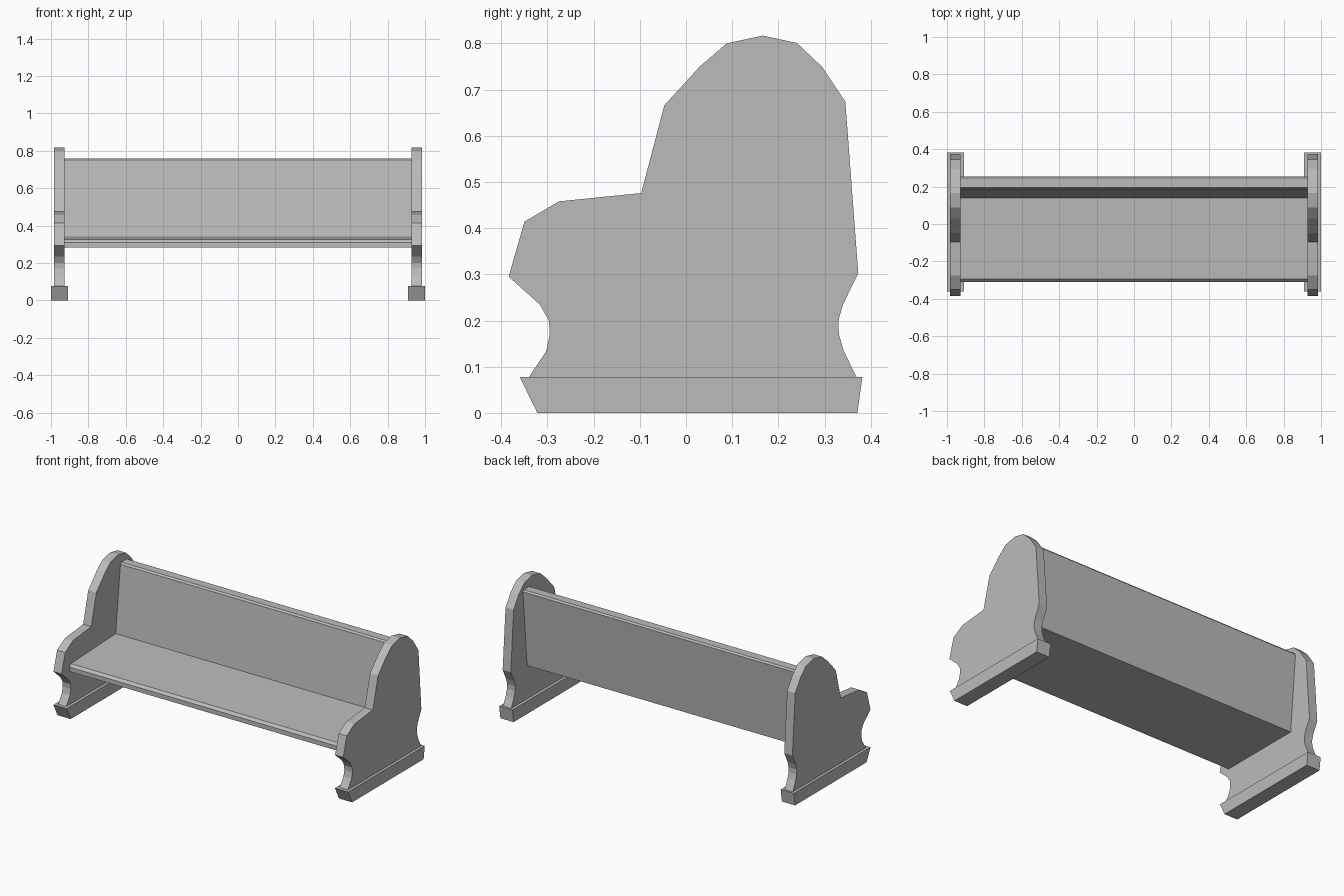
import bpy
import bmesh

if "Cube" in bpy.data.objects:
    bpy.data.objects.remove(bpy.data.objects["Cube"], do_unlink=True)

grey = bpy.data.materials.new("plain grey")
grey.use_nodes = True
colour = (0.5, 0.5, 0.5, 1)
grey.diffuse_color = colour
grey.node_tree.nodes["Principled BSDF"].inputs["Base Color"].default_value = colour


def extrude_profile(name, profile, x0, x1):
    """Closed prism from a (y, z) outline, spanning x0 to x1."""
    bm = bmesh.new()
    face = bm.faces.new([bm.verts.new((x0, y, z)) for y, z in profile])
    result = bmesh.ops.extrude_face_region(bm, geom=[face])
    verts = [v for v in result["geom"] if isinstance(v, bmesh.types.BMVert)]
    bmesh.ops.translate(bm, verts=verts, vec=(x1 - x0, 0, 0))
    bmesh.ops.recalc_face_normals(bm, faces=bm.faces)
    mesh = bpy.data.meshes.new(name)
    bm.to_mesh(mesh)
    bm.free()
    mesh.materials.append(grey)
    obj = bpy.data.objects.new(name, mesh)
    bpy.context.collection.objects.link(obj)
    return obj


# Scrolled end panel outline, from the lower front round to the lower back
panel = [
    (-0.345, 0.07), (-0.303, 0.133), (-0.295, 0.17), (-0.297, 0.2),
    (-0.317, 0.235), (-0.384, 0.295), (-0.35, 0.414), (-0.275, 0.458),
    (-0.097, 0.476), (-0.047, 0.666), (0.03, 0.75), (0.088, 0.8),
    (0.166, 0.817), (0.24, 0.801), (0.294, 0.75), (0.345, 0.674),
    (0.373, 0.302), (0.34, 0.235), (0.33, 0.2), (0.331, 0.17),
    (0.342, 0.133), (0.373, 0.07),
]
# Foot rail with sloping ends
foot = [(-0.322, 0), (-0.36, 0.078), (0.382, 0.078), (0.371, 0)]

for side, sign in (("left", 1), ("right", -1)):
    extrude_profile(side + "_end_panel", panel, sign * 0.928, sign * 0.983)
    extrude_profile(side + "_foot", foot, sign * 0.91, sign)

# Seat board with a chamfered front edge
seat = [(-0.31, 0.283), (-0.31, 0.31), (-0.295, 0.325), (0.15, 0.343), (0.15, 0.283)]
extrude_profile("seat", seat, -0.93, 0.93)

# Leaning backrest with a chamfered top
backrest = [(0.14, 0.283), (0.14, 0.343), (0.186, 0.75), (0.195, 0.76),
            (0.247, 0.76), (0.255, 0.75), (0.215, 0.283)]
extrude_profile("backrest", backrest, -0.93, 0.93)
